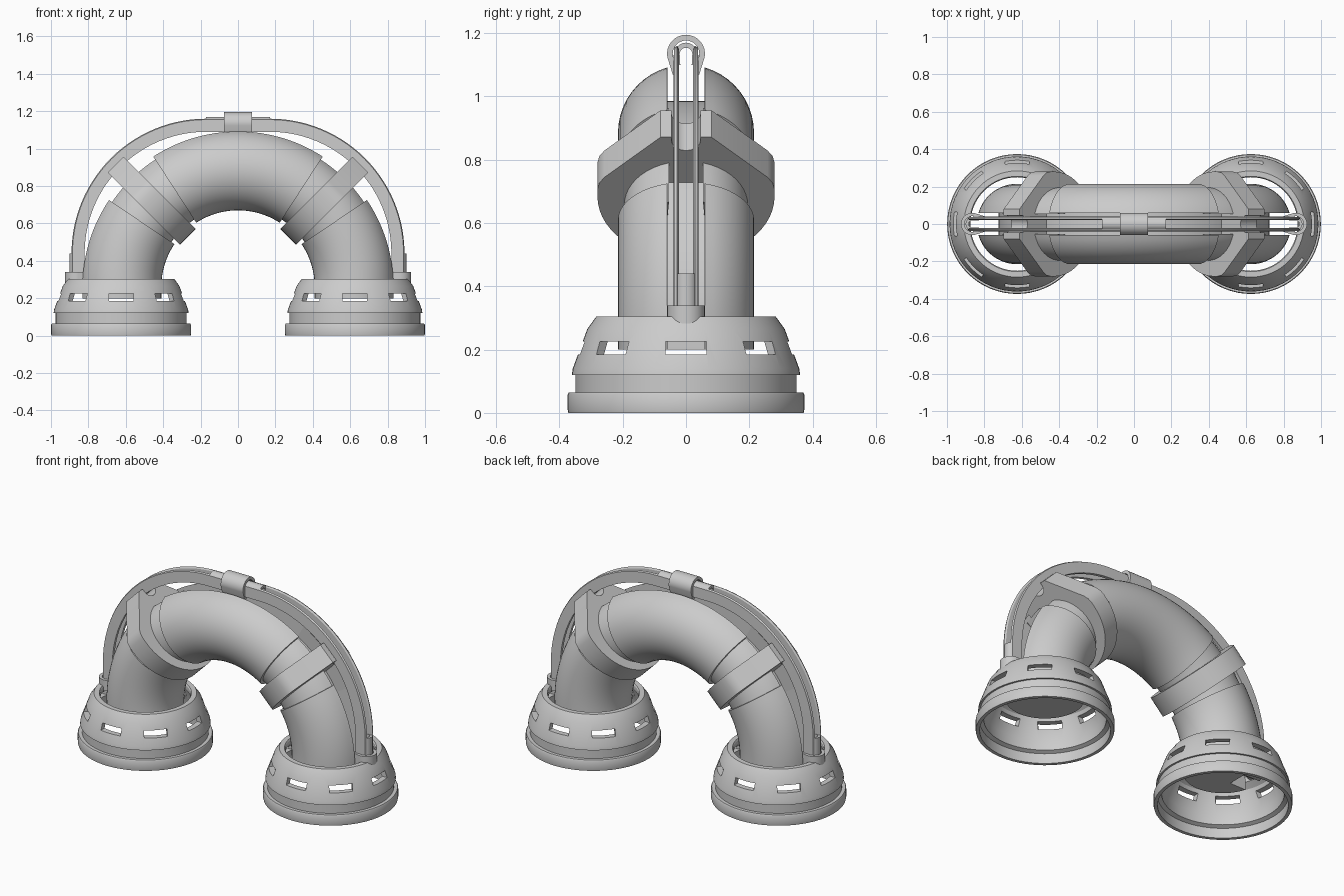
import bpy, bmesh
from math import sin, cos, pi, radians
from mathutils import Matrix

if "Cube" in bpy.data.objects:
    bpy.data.objects.remove(bpy.data.objects["Cube"])

GREY = (0.6, 0.6, 0.6, 1)
mat = bpy.data.materials.new("plain grey")
mat.use_nodes = True
mat.diffuse_color = GREY
mat.node_tree.nodes["Principled BSDF"].inputs["Base Color"].default_value = GREY

ARC_R, ARC_Z = 0.625, 0.26     # centre line of the arched pipe
PIPE_R = 0.215


def finish(name, bm, angle=30):
    bmesh.ops.recalc_face_normals(bm, faces=bm.faces)
    me = bpy.data.meshes.new(name)
    bm.to_mesh(me)
    bm.free()
    ob = bpy.data.objects.new(name, me)
    bpy.context.collection.objects.link(ob)
    me.materials.append(mat)
    smooth(ob, angle)
    return ob


def smooth(ob, angle=30):
    bpy.ops.object.select_all(action='DESELECT')
    ob.select_set(True)
    bpy.context.view_layer.objects.active = ob
    bpy.ops.object.shade_smooth_by_angle(angle=radians(angle))


def sweep(name, section, frames, side=1):
    """Sweep a closed (outward, y) section along (x, z, outward angle) frames."""
    bm = bmesh.new()
    rings = [[bm.verts.new((side * (x + u * cos(a)), y, z + u * sin(a)))
              for u, y in section] for x, z, a in frames]
    n = len(section)
    for r, s in zip(rings, rings[1:]):
        for i in range(n):
            j = (i + 1) % n
            bm.faces.new((r[i], r[j], s[j], s[i]))
    bm.faces.new(rings[0])
    bm.faces.new(rings[-1])
    return finish(name, bm)


def arc(r, start, end, n, u0=0.0, y0=0.0):
    angles = [radians(start + (end - start) * i / n) for i in range(n + 1)]
    return [(u0 + r * cos(t), y0 + r * sin(t)) for t in angles]


def pipe_frames(start, end, n):
    angles = [radians(start + (end - start) * i / n) for i in range(n + 1)]
    return [(ARC_R * cos(a), ARC_Z + ARC_R * sin(a), a) for a in angles]


def grooved(r, half=0.058, floor=0.1):
    """Round section with a square channel along its outer side."""
    return arc(r, 16, 344, 44) + [(floor, -half), (floor, half)]


def hood(r, wall, u0, low, foot):
    """Rounded cover open towards the pipe."""
    outer = [(low, -foot)] + arc(r, -100, 100, 16, u0) + [(low, foot)]
    inner = [(low, foot - wall)] + arc(r - wall, 100, -100, 16, u0) + [(low, wall - foot)]
    return outer + inner


# Arched pipe
sweep("middle_pipe", grooved(PIPE_R), pipe_frames(57, 123, 24))
for side, word in ((1, "left"), (-1, "right")):
    sweep(word + "_lower_pipe", grooved(PIPE_R),
          [(ARC_R, 0.2, 0)] + pipe_frames(0, 34, 12), side)
    sweep(word + "_pipe_neck", grooved(0.195), pipe_frames(30, 60, 10), side)

# Clamp collars with a flat crown and a notch for the cable
flank = [(0.065, 0.28), (0.095, 0.274), (0.12, 0.258), (0.3, 0.08), (0.3, 0.046)]
notch = arc(0.046, 90, 270, 10, 0.286)
notch = [(u, y) for u, y in notch]
collar = (arc(0.28, 90, 270, 28, 0.035)[::-1] + flank + notch
          + [(u, -y) for u, y in reversed(flank)])
for side, word in ((1, "left"), (-1, "right")):
    a, c = pi / 4, cos(pi / 4)
    ends = [(ARC_R * c - t * c, ARC_Z + ARC_R * c + t * c, a) for t in (-0.06, 0.06)]
    sweep(word + "_collar", collar, ends, side)

# Twin rail cable arching over the pipe
BEND_X, BEND_Z, BEND_R = 0.17, 0.44, 0.685
half_path = [(BEND_X + BEND_R, z, 0) for z in (0.27, 0.4)]
half_path += [(BEND_X + x, BEND_Z + z, pi / 2 * i / 28)
              for i, (x, z) in enumerate(arc(BEND_R, 0, 90, 28))]
path = half_path + [(-x, z, pi - a) for x, z, a in reversed(half_path)]
for side, word in ((1, "back"), (-1, "front")):
    rail = [(-0.035, 0.022), (0.026, 0.022), (0.035, 0.028), (0.03, 0.038), (-0.035, 0.04)]
    sweep(word + "_cable_rail", [(u, side * y) for u, y in rail], path)

# Cable clip, inner sleeves and foot sockets
TOP = BEND_Z + BEND_R


def top_frames(half):
    return [(half, TOP, pi / 2), (-half, TOP, pi / 2)]


clip = hood(0.06, 0.018, 0.01, -0.055, 0.042)
sleeve = hood(0.036, 0.016, 0.009, -0.025, 0.034)
sweep("cable_clip", clip, top_frames(0.075))
sweep("cable_clip_sleeve", sleeve, top_frames(0.17))
for side, word in ((1, "left"), (-1, "right")):
    x = BEND_X + BEND_R
    sweep(word + "_cable_socket", clip, [(x, 0.275, 0), (x, 0.34, 0)], side)
    sweep(word + "_cable_sleeve", sleeve, [(x, 0.275, 0), (x, 0.44, 0)], side)

# Hollow bell bases with eight slots each
bell = [(0.372, 0), (0.374, 0.01), (0.374, 0.058), (0.37, 0.065), (0.35, 0.065),
        (0.35, 0.12), (0.361, 0.12), (0.358, 0.14), (0.312, 0.265), (0.284, 0.304),
        (0.255, 0.304), (0.25, 0.296), (0.25, 0.27), (0.285, 0.245), (0.33, 0.13),
        (0.33, 0.07), (0.352, 0.06), (0.352, 0)]


def base(name, x):
    bm = bmesh.new()
    verts = [bm.verts.new((r, 0, z)) for r, z in bell]
    edges = [bm.edges.new((verts[i - 1], verts[i])) for i in range(len(verts))]
    bmesh.ops.spin(bm, geom=verts + edges, cent=(0, 0, 0), axis=(0, 0, 1),
                   angle=2 * pi, steps=64, use_merge=True)
    bmesh.ops.remove_doubles(bm, verts=bm.verts, dist=0.0001)
    ob = finish(name, bm)

    cut = bmesh.new()
    for i in range(8):
        m = (Matrix.Rotation(i * pi / 4, 4, 'Z') @ Matrix.Translation((0.33, 0, 0.205))
             @ Matrix.Diagonal((0.12, 0.13, 0.04, 1)))
        bmesh.ops.create_cube(cut, size=1, matrix=m)
    cutter = finish("slot_cutter", cut)
    cutter.hide_render = True
    mod = ob.modifiers.new("slots", 'BOOLEAN')
    mod.object, mod.operation, mod.solver = cutter, 'DIFFERENCE', 'EXACT'
    bpy.context.view_layer.objects.active = ob
    bpy.ops.object.modifier_apply(modifier=mod.name)
    bpy.data.objects.remove(cutter)
    smooth(ob)
    ob.location.x = x


base("left_base", ARC_R)
base("right_base", -ARC_R)
